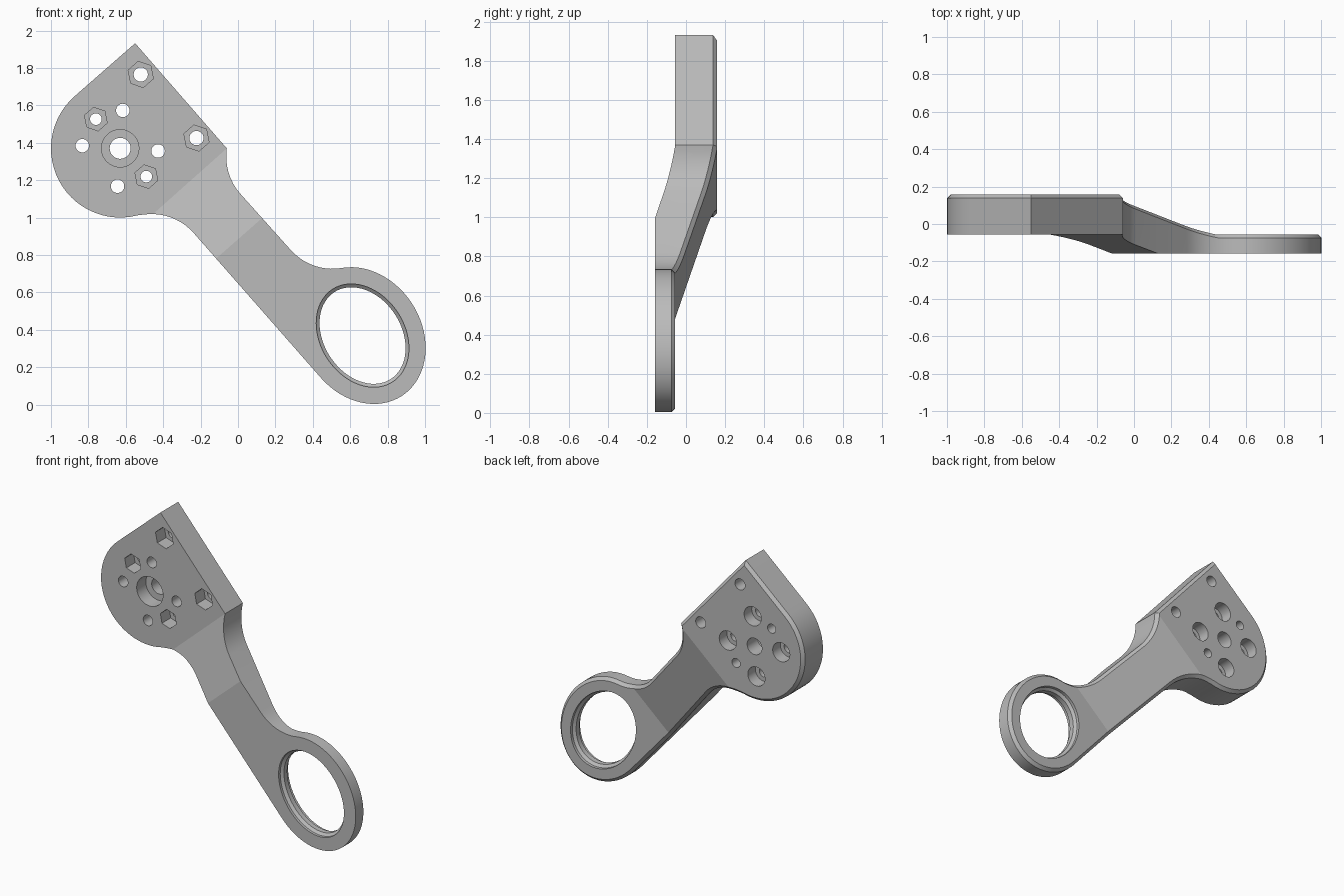
import bpy, bmesh
from math import cos, sin, radians
from mathutils import Vector

if "Cube" in bpy.data.objects:
    bpy.data.objects.remove(bpy.data.objects["Cube"])

ALONG = Vector((0.66, 0, -0.75))        # arm direction, from plate to ring
HUB = (-0.63, 1.37)
RING = (0.666, 0.369)
TILT = -57                              # lean of the oval ring
BACK, FRONT, STEP = 0.158, -0.158, 0.055
CHAMFER = 0.02


def oval(centre, a, b, start, end, tilt=0, step=6):
    """Points on a circular or oval arc in the XZ plane."""
    n = max(2, round(abs(end - start) / step))
    ct, st = cos(radians(tilt)), sin(radians(tilt))
    pts = []
    for i in range(n + 1):
        t = radians(start + (end - start) * i / n)
        p, q = a * cos(t), b * sin(t)
        pts.append((centre[0] + p * ct - q * st, centre[1] + p * st + q * ct))
    return pts


def ramp(u, start, end, y0, y1):
    f = min(1, max(0, (u - start) / (end - start)))
    return y0 + (y1 - y0) * f


def to_object(bm, name):
    bmesh.ops.recalc_face_normals(bm, faces=bm.faces)
    mesh = bpy.data.meshes.new(name)
    bm.to_mesh(mesh)
    bm.free()
    obj = bpy.data.objects.new(name, mesh)
    bpy.context.collection.objects.link(obj)
    return obj


# Bracket outline: plate tip, round hub, fillet, oval ring, two fillets
outline = [(-0.55, 1.932)]
outline += oval(HUB, 0.37, 0.37, 131.3, 284.5)
outline += oval((-0.462, 0.719), 0.3, 0.3, 104.5, 41.3)[1:]
outline += oval(RING, 0.385, 0.315, -79.8, 160.7, TILT, 5)
outline += oval((0.506, 1.026), 0.3, 0.3, -80.5, -138.7)[1:]
outline += oval((0.237, 1.326), 0.3, 0.3, 221.3, 171.6)

# Prism of unit depth with a chamfered back rim
bm = bmesh.new()
face = bm.faces.new([bm.verts.new((x, 0, z)) for x, z in outline])
ext = bmesh.ops.extrude_face_region(bm, geom=[face], use_keep_orig=True)
for v in ext["geom"]:
    if isinstance(v, bmesh.types.BMVert):
        v.co.y = 1
bmesh.ops.recalc_face_normals(bm, faces=bm.faces)
rim = [e for e in bm.edges if all(v.co.y > 0.5 for v in e.verts)]
bmesh.ops.bevel(bm, geom=rim, offset=CHAMFER, segments=1, affect='EDGES')

# Bend lines, then shift front and back to the cranked depth profile
BEND, FRONT_END, BACK_END = -1.066, -0.664, -0.25
for u in (BEND, FRONT_END, BACK_END):
    bmesh.ops.bisect_plane(bm, geom=bm.verts[:] + bm.edges[:] + bm.faces[:], dist=0.003,
                           plane_co=ALONG * u, plane_no=ALONG)
for v in bm.verts:
    u = v.co.dot(ALONG)
    if v.co.y < 0.5:
        v.co.y = ramp(u, BEND, FRONT_END, -STEP, FRONT)
    else:
        v.co.y += ramp(u, BEND, BACK_END, BACK, -STEP) - 1
bracket = to_object(bm, "bracket")

# Cutters: stacked loops of (depth, radius a, radius b)
cut = bmesh.new()


def bore(centre, levels, tilt=0):
    loops = []
    for y, a, b, step in levels:
        pts = oval(centre, a, b, 0, 360, tilt, step)[:-1]
        loops.append([cut.verts.new((x, y, z)) for x, z in pts])
    for lo, hi in zip(loops, loops[1:]):
        for i in range(len(lo)):
            j = (i + 1) % len(lo)
            cut.faces.new((lo[i], lo[j], hi[j], hi[i]))
    cut.faces.new(loops[0])
    cut.faces.new(loops[-1])


def pocket(centre, hole, wide, y_open, y_floor, sides=48):
    """A straight through hole plus a wider pocket from one side."""
    bore(centre, [(-0.3, hole, hole, 7.5), (0.3, hole, hole, 7.5)])
    bore(centre, [(y_open, wide, wide, 360 / sides), (y_floor, wide, wide, 360 / sides)], 41.3)


def apply_cut(name):
    global cut
    cutter = to_object(cut, name)
    cut = bmesh.new()
    mod = bracket.modifiers.new(name, 'BOOLEAN')
    mod.operation, mod.solver, mod.object = 'DIFFERENCE', 'EXACT', cutter
    mod.use_self = True
    graph = bpy.context.evaluated_depsgraph_get()
    mesh = bpy.data.meshes.new_from_object(bracket.evaluated_get(graph))
    bracket.modifiers.clear()
    bracket.data = mesh
    bpy.data.objects.remove(cutter)


# Ring opening, flared at both faces
bore(RING, [(y, 0.277 + d, 0.207 + d, 5) for y, d in
            ((-0.2, 0.018), (-0.14, 0.018), (-0.125, 0), (-0.09, 0), (-0.075, 0.018), (0, 0.018))], TILT)

# Hub bore, countersunk from the front
pocket(HUB, 0.056, 0.1, -0.3, 0.045)
# Four screw holes around the hub, counterbored from the back
for k in range(4):
    t = radians(86 + 90 * k)
    pocket((HUB[0] + 0.203 * cos(t), HUB[1] + 0.203 * sin(t)), 0.036, 0.065, 0.3, 0.075)
# Hexagonal nut pockets from the front
for x, z, hole, nut in ((-0.52, 1.765, 0.038, 0.071), (-0.222, 1.425, 0.038, 0.071),
                        (-0.76, 1.526, 0.031, 0.064), (-0.49, 1.219, 0.031, 0.064)):
    pocket((x, z), hole, nut, -0.3, 0.04, 6)
apply_cut("bores")

# Single grey finish
grey = bpy.data.materials.new("plain grey")
grey.use_nodes = True
colour = (0.5, 0.5, 0.5, 1)
grey.diffuse_color = colour
grey.node_tree.nodes["Principled BSDF"].inputs["Base Color"].default_value = colour
bracket.data.materials.clear()
bracket.data.materials.append(grey)
bracket.data.name = "bracket"

bpy.ops.object.select_all(action='DESELECT')
bracket.select_set(True)
bpy.context.view_layer.objects.active = bracket
bpy.ops.object.shade_smooth_by_angle(angle=radians(10))
